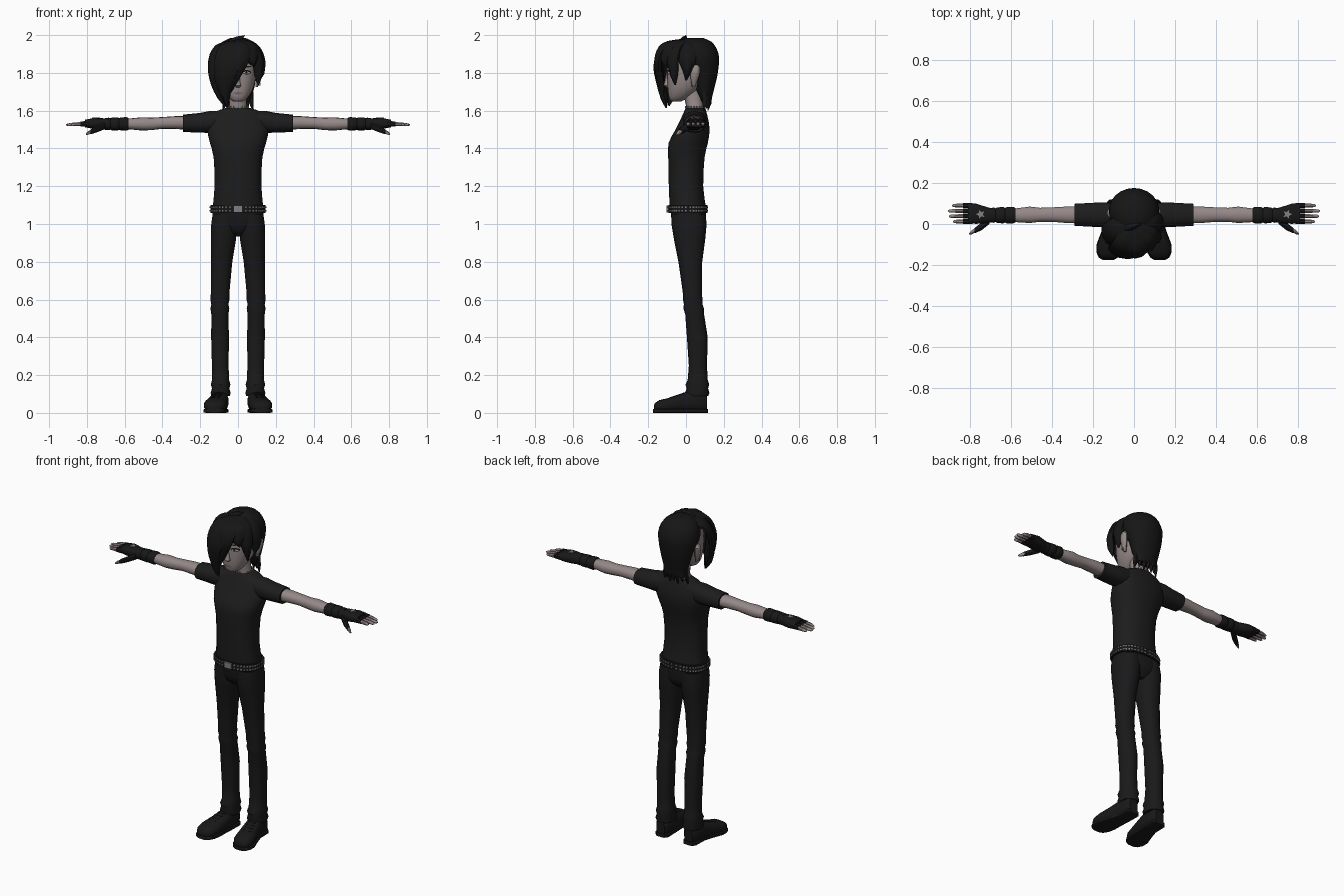
import bpy, bmesh, math
from mathutils import Vector, Matrix
from mathutils.bvhtree import BVHTree


def material(name, r, g, b):
    m = bpy.data.materials.new(name)
    m.diffuse_color = (r, g, b, 1)
    return m


SKIN = material("skin", 0.30, 0.25, 0.245)
SHIRT = material("shirt_black", 0.012, 0.012, 0.012)
PANTS = material("trouser_black", 0.010, 0.010, 0.011)
HAIR = material("hair_black", 0.008, 0.008, 0.008)
LEATHER = material("leather_black", 0.009, 0.009, 0.009)
METAL = material("stud_grey", 0.22, 0.22, 0.22)
LIP = material("lip", 0.20, 0.14, 0.14)
EYE = material("eye_white", 0.45, 0.45, 0.45)


def finish(name, bm, mat, mirror=False):
    bmesh.ops.recalc_face_normals(bm, faces=bm.faces)
    me = bpy.data.meshes.new(name)
    bm.to_mesh(me)
    bm.free()
    me.materials.append(mat)
    ob = bpy.data.objects.new(name, me)
    bpy.context.collection.objects.link(ob)
    if mirror:
        ob.modifiers.new("Mirror", 'MIRROR').use_mirror_merge = False
    return ob


def skin_rings(name, rings, mat, mirror=False):
    bm = bmesh.new()
    vs = [[bm.verts.new(p) for p in r] for r in rings]
    n = len(vs[0])
    for a, b in zip(vs, vs[1:]):
        for i in range(n):
            j = (i + 1) % n
            bm.faces.new((a[i], a[j], b[j], b[i]))
    bm.faces.new(vs[0])
    bm.faces.new(vs[-1])
    return finish(name, bm, mat, mirror)


def refine(rows, k):
    """Catmull-Rom interpolation of number rows."""
    if k < 2:
        return rows
    out = []
    for i in range(len(rows) - 1):
        quad = [rows[max(i - 1, 0)], rows[i], rows[i + 1], rows[min(i + 2, len(rows) - 1)]]
        for s in range(k):
            t = s / k
            out.append([b + 0.5 * t * (c - a + t * (2 * a - 5 * b + 4 * c - d + t * (3 * (b - c) + d - a)))
                        for a, b, c, d in zip(*quad)])
    return out + [rows[-1]]


def oval(n, e):
    pts = []
    for i in range(n):
        a = 2 * math.pi * (i + 0.5) / n
        pts.append([math.copysign(abs(f(a)) ** (2 / e), f(a)) for f in (math.cos, math.sin)])
    return pts


def loft(name, axis, rows, mat, n=14, e=2.3, k=1, mirror=False):
    """Rows: position on axis, two centre values, two radii."""
    rings = []
    for p, c1, c2, r1, r2 in refine(rows, k):
        ring = []
        for u, v in oval(n, e):
            co = [c1 + r1 * u, c2 + r2 * v]
            co.insert(axis, p)
            ring.append(co)
        rings.append(ring)
    return skin_rings(name, rings, mat, mirror)


def lock(name, rows, thick=0.02, mat=HAIR, mirror=False):
    """Flat tapered strand. Rows: x, y, z, half width."""
    rows = refine(rows, 4)
    pts = [Vector(r[:3]) for r in rows]
    core = Vector((0, 0.03, 1.84))
    rings = []
    for i, p in enumerate(pts):
        tan = (pts[min(i + 1, len(pts) - 1)] - pts[max(i - 1, 0)]).normalized()
        out = p - core
        out = (out - tan * out.dot(tan)).normalized()
        side = tan.cross(out)
        w = max(rows[i][3], 0.002)
        t = min(thick, w)
        rings.append([p + side * w * u + out * t * (v - 0.5 * u * u) for u, v in oval(10, 2)])
    return skin_rings(name, rings, mat, mirror)


def boxes(name, spots, mat, mirror=False):
    """Spots: centre, size, turn about z."""
    bm = bmesh.new()
    for c, s, a in spots:
        bmesh.ops.create_cube(bm, size=1, matrix=Matrix.Translation(c) @ Matrix.Rotation(a, 4, 'Z')
                              @ Matrix.Diagonal((*s, 1)))
    return finish(name, bm, mat, mirror)


# shirt and sleeves
loft("shirt", 2, [(1.085, 0, .01, .136, .097), (1.2, 0, 0, .125, .092), (1.35, 0, .002, .13, .097),
                  (1.43, 0, .012, .15, .105), (1.5, 0, .035, .165, .091), (1.56, 0, .045, .155, .072),
                  (1.588, 0, .048, .13, .062), (1.605, 0, .05, .095, .056), (1.615, 0, .05, .06, .05)],
     SHIRT, 20, 2.4, 2)
loft("sleeve", 0, [(.08, .045, 1.548, .055, .05), (.15, .045, 1.54, .062, .058), (.2, .045, 1.536, .06, .052),
                   (.29, .045, 1.533, .055, .046)], SHIRT, mirror=True)

# arms
loft("arm", 0, [(.27, .045, 1.535, .043, .036), (.33, .045, 1.537, .041, .034), (.4, .046, 1.535, .036, .031),
                (.46, .045, 1.53, .035, .033), (.51, .045, 1.53, .041, .035), (.56, .043, 1.53, .036, .03),
                (.62, .042, 1.53, .03, .026)], SKIN, mirror=True)

# wrist wrap and fingerless glove
loft("wrist_wrap", 0, [(.58, .043, 1.53, .036, .032), (.592, .043, 1.53, .042, .036), (.622, .043, 1.53, .041, .034),
                       (.63, .043, 1.53, .036, .031), (.638, .043, 1.53, .041, .035), (.668, .043, 1.53, .039, .034),
                       (.676, .043, 1.53, .034, .03), (.684, .043, 1.53, .038, .033), (.705, .043, 1.53, .036, .031)],
     LEATHER, mirror=True)
loft("glove", 0, [(.69, .043, 1.53, .032, .028), (.73, .045, 1.53, .042, .031), (.77, .05, 1.532, .05, .028),
                  (.81, .052, 1.532, .05, .02)], LEATHER, e=2.8, mirror=True)
for i, tip in enumerate((.885, .905, .91, .89)):
    y = .012 + .026 * i
    loft(f"finger_{i + 1}", 0, [(.8, y, 1.53, .011, .012), (.86, y, 1.528, .0105, .011),
                                (tip - .008, y, 1.525, .008, .008), (tip, y, 1.525, .003, .003)],
         SKIN, 8, 2, mirror=True)
    loft(f"finger_sleeve_{i + 1}", 0, [(.79, y, 1.531, .0135, .016), (.835, y, 1.53, .0125, .014)],
         LEATHER, 8, 2, mirror=True)
loft("thumb_sleeve", 0, [(.705, .02, 1.52, .02, .02), (.745, -.012, 1.503, .02, .018),
                         (.78, -.033, 1.488, .014, .014)], LEATHER, 8, 2, mirror=True)
loft("thumb", 0, [(.775, -.03, 1.49, .012, .012), (.795, -.042, 1.481, .01, .01),
                  (.806, -.048, 1.476, .004, .004)], SKIN, 8, 2, mirror=True)

# star plate on the back of the hand
bm = bmesh.new()
star = [bm.verts.new((.75 + r * math.cos(a), .048 + r * math.sin(a), 1.564)) for a, r in
        ((math.pi * i / 5, .024 if i % 2 == 0 else .011) for i in range(10))]
top = bmesh.ops.extrude_face_region(bm, geom=[bm.faces.new(star)])
bmesh.ops.translate(bm, vec=(0, 0, -.007), verts=[v for v in top['geom'] if isinstance(v, bmesh.types.BMVert)])
finish("hand_star", bm, METAL, True)

# trousers
loft("hips", 2, [(.935, 0, .02, .03, .05), (.965, 0, .018, .085, .082), (1.0, 0, .016, .138, .092),
                 (1.095, 0, .01, .136, .094)], PANTS, 20, 2.5)
loft("trouser_leg", 2, [(.09, .092, .06, .05, .058), (.105, .092, .06, .054, .064), (.13, .092, .06, .047, .057),
                        (.15, .092, .06, .053, .063), (.175, .092, .062, .046, .053), (.25, .094, .063, .045, .048),
                        (.4, .095, .06, .048, .055), (.52, .096, .046, .046, .05), (.555, .096, .04, .051, .054),
                        (.575, .096, .038, .046, .049), (.6, .096, .036, .052, .052), (.63, .095, .034, .05, .05),
                        (.8, .086, .023, .057, .063), (.92, .077, .019, .068, .083), (1.0, .073, .016, .07, .093),
                        (1.05, .07, .014, .066, .09)], PANTS, 14, 2.4, mirror=True)

# shoes and soles
loft("shoe", 1, [(.112, .095, .05, .028, .042), (.095, .095, .058, .042, .054), (.02, .097, .06, .047, .058),
                 (-.04, .107, .05, .053, .048), (-.1, .12, .04, .061, .037), (-.14, .124, .036, .056, .032),
                 (-.162, .126, .03, .042, .024), (-.17, .126, .026, .026, .016)], LEATHER, 14, 2.5, mirror=True)
loft("sole", 1, [(.116, .095, .011, .03, .011), (.098, .095, .011, .045, .011), (.02, .097, .011, .045, .011),
                 (-.04, .108, .011, .053, .011), (-.1, .12, .011, .064, .011), (-.14, .124, .011, .06, .011),
                 (-.165, .126, .011, .046, .011), (-.175, .126, .011, .028, .011)], PANTS, 12, 6, mirror=True)
boxes("shoe_laces", [((.103 + .006 * i, -.012 - .022 * i, .103 - .008 * i), (.05, .007, .008), 0)
                     for i in range(4)], PANTS, True)

# belt with studs and buckle
loft("belt", 2, [(1.058, 0, .01, .147, .104), (1.1, 0, .01, .145, .104)], LEATHER, 28, 2.4)
spots = []
for i, (u, v) in enumerate(oval(44, 2.4)):
    a = math.atan2(v, u)
    for z in (1.069, 1.089):
        spots.append((Vector((u * .147, .01 + v * .105, z)), (.005, .009, .008), a))
boxes("belt_studs", spots, METAL)
boxes("belt_buckle", [((0, -.097, 1.079), (.05, .012, .036), 0)], METAL)

# neck and choker
loft("neck", 2, [(1.59, 0, .053, .062, .05), (1.63, 0, .045, .046, .046), (1.72, 0, .03, .046, .05)], SKIN)
boxes("choker_studs", [(Vector((.056 * u, .049 + .051 * v, 1.618)), (.006, .006, .012), math.atan2(v, u))
                       for u, v in oval(20, 2)], METAL)

# head, nose, ears
head = loft("head", 2, [(1.648, 0, -.052, .022, .022), (1.662, 0, -.043, .045, .045), (1.70, 0, -.02, .072, .076),
                        (1.75, 0, 0, .09, .1), (1.82, 0, .01, .1, .11), (1.88, 0, .02, .098, .112),
                        (1.925, 0, .03, .075, .085)], SKIN, 22, 2.3, 2)
loft("nose", 2, [(1.722, 0, -.095, .01, .008), (1.733, 0, -.102, .017, .017), (1.75, 0, -.1, .012, .014),
                 (1.805, 0, -.096, .007, .008)], SKIN, 10, 2)
loft("ear", 2, [(1.725, .098, .04, .006, .008), (1.75, .106, .042, .012, .016), (1.79, .114, .048, .016, .024),
                (1.825, .117, .052, .015, .024), (1.842, .114, .052, .006, .01)], SKIN, 10, 2, mirror=True)
boxes("earring", [((.112, .036, 1.74), (.012, .01, .016), 0)], METAL, True)

# painted face details laid on the head surface
tree = BVHTree.FromPolygons([v.co.copy() for v in head.data.vertices],
                            [tuple(p.vertices) for p in head.data.polygons])


def face_patch(name, x, z, w, h, mat, lift, tilt=0, mirror=True):
    bm = bmesh.new()

    def vert(px, pz):
        hit = tree.ray_cast(Vector((px, -1, pz)), Vector((0, 1, 0)))[0]
        return bm.verts.new((px, (hit.y if hit else -.09) - lift, pz))
    mid = vert(x, z)
    rim = [vert(x + w * u, z + h * v + tilt * w * u) for u, v in oval(12, 2)]
    for i in range(12):
        bm.faces.new((mid, rim[i], rim[(i + 1) % 12]))
    finish(name, bm, mat, mirror)


face_patch("eye_liner", .045, 1.803, .025, .012, HAIR, .003)
face_patch("eye", .045, 1.801, .018, .006, EYE, .005)
face_patch("iris", .044, 1.801, .006, .006, HAIR, .007)
face_patch("eyebrow", .048, 1.832, .026, .004, HAIR, .003, .15)
face_patch("mouth", 0, 1.692, .024, .006, LIP, .004, mirror=False)

# hair: back cap down to the nape
loft("back_hair", 2, [(1.645, 0, .108, .07, .024), (1.68, 0, .102, .075, .038), (1.72, 0, .097, .087, .053),
                      (1.78, 0, .095, .1, .07), (1.83, 0, .08, .115, .092), (1.88, 0, .066, .123, .11),
                      (1.93, 0, .055, .112, .106), (1.965, 0, .05, .082, .084), (1.985, 0, .045, .04, .045)],
     HAIR, 22, 2, 2)
for i in range(7):
    x = -.069 + .023 * i
    y = .125 - 5 * x * x
    lock(f"nape_strand_{i + 1}", [(x, y, 1.7, .016), (x * 1.05, y, 1.65, .014),
                                  (x * 1.15, y - .006, 1.6 + .012 * (i % 2), .002)], .011)

# hair: swept fringe and side strands
STRANDS = {
    "fringe_main": [(0, 0, 1.955, .05), (-.03, -.1, 1.94, .075), (-.06, -.145, 1.85, .074),
                    (-.077, -.132, 1.74, .05), (-.058, -.105, 1.615, .003)],
    "fringe_side": [(-.02, .02, 1.955, .05), (-.09, -.04, 1.935, .07), (-.123, -.07, 1.85, .065),
                    (-.115, -.08, 1.74, .048), (-.072, -.09, 1.625, .003)],
    "fringe_centre": [(0, -.02, 1.96, .05), (.015, -.115, 1.94, .06), (.01, -.148, 1.87, .05),
                      (-.02, -.138, 1.78, .032), (-.042, -.12, 1.69, .003)],
    "fringe_parting": [(.01, 0, 1.96, .045), (.055, -.085, 1.945, .055), (.075, -.11, 1.885, .045),
                       (.085, -.105, 1.835, .004)],
    "temple_front": [(.02, 0, 1.96, .04), (.075, -.06, 1.94, .05), (.108, -.075, 1.87, .04),
                     (.112, -.068, 1.8, .024), (.108, -.058, 1.735, .003)],
    "temple_back": [(.03, .02, 1.96, .045), (.095, 0, 1.93, .055), (.124, .005, 1.87, .05),
                    (.122, .005, 1.81, .025), (.114, 0, 1.76, .003)],
}
for name, rows in STRANDS.items():
    lock(name, rows)
lock("crown_tuft", [(-.045, -.02, 1.965, .02), (-.01, -.015, 1.982, .016), (.015, -.005, 1.987, .01),
                    (.035, 0, 1.998, .002)], .01)

# soft shading with crisp edges
for ob in bpy.context.collection.objects:
    ob.select_set(True)
bpy.context.view_layer.objects.active = head
bpy.ops.object.shade_smooth_by_angle(angle=math.radians(40))
